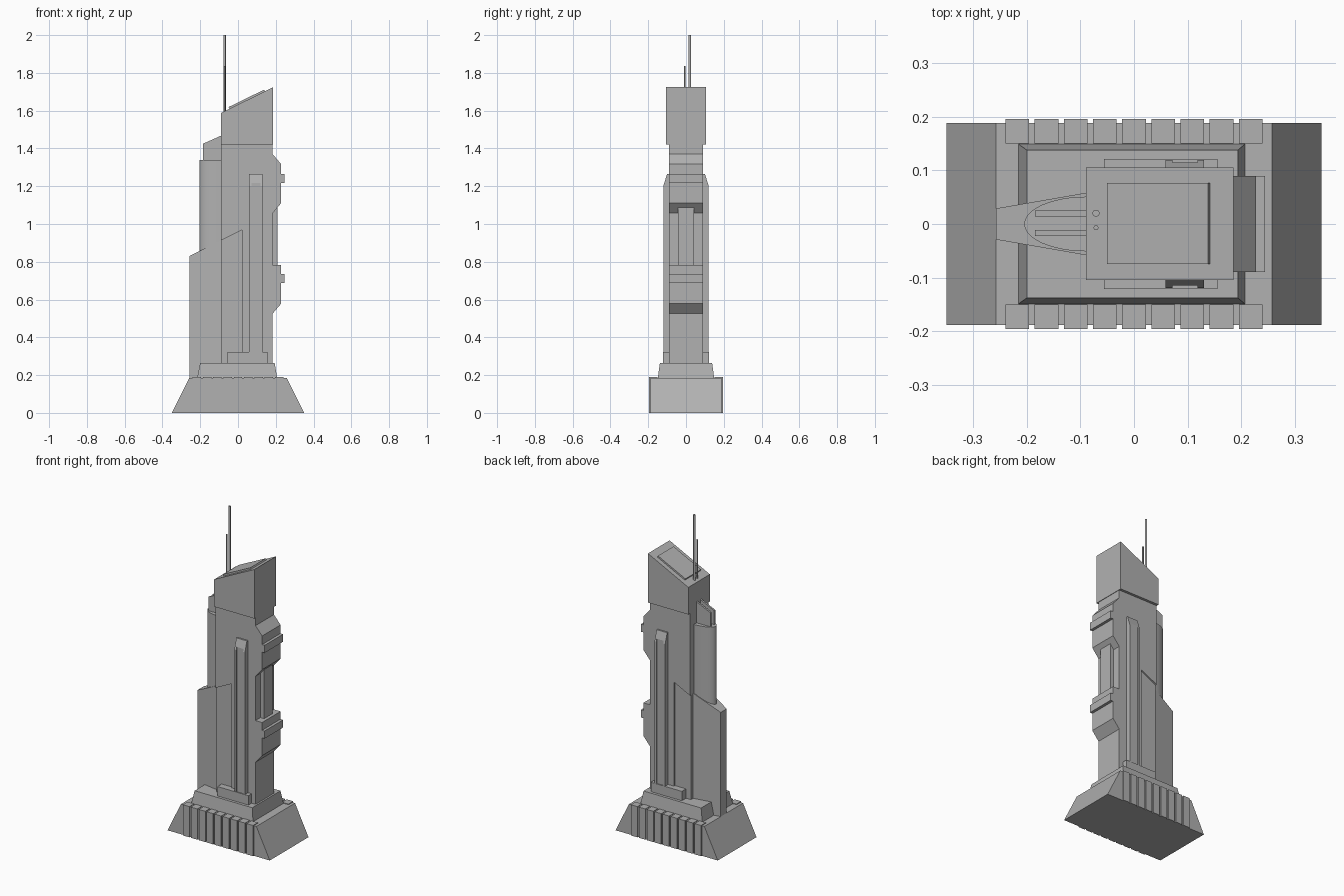
import bpy, bmesh, math

if "Cube" in bpy.data.objects:
    bpy.data.objects.remove(bpy.data.objects["Cube"])

grey = bpy.data.materials.new("dark_grey")
grey.diffuse_color = (.44, .44, .44, 1)
grey.use_nodes = True
grey.node_tree.nodes["Principled BSDF"].inputs["Base Color"].default_value = grey.diffuse_color


def add_mesh(name, bm):
    bmesh.ops.recalc_face_normals(bm, faces=bm.faces)
    me = bpy.data.meshes.new(name)
    bm.to_mesh(me)
    bm.free()
    me.materials.append(grey)
    ob = bpy.data.objects.new(name, me)
    bpy.context.collection.objects.link(ob)
    return ob


def loft(name, lower, upper):
    """Solid between two matching rings of 3D points."""
    bm = bmesh.new()
    a = [bm.verts.new(p) for p in lower]
    b = [bm.verts.new(p) for p in upper]
    bm.faces.new(a)
    bm.faces.new(b)
    n = len(a)
    for i in range(n):
        j = (i + 1) % n
        bm.faces.new((a[i], a[j], b[j], b[i]))
    return add_mesh(name, bm)


def xz_prism(name, profile, y0, y1):
    return loft(name, [(x, y0, z) for x, z in profile], [(x, y1, z) for x, z in profile])


def yz_prism(name, profile, x0, x1):
    return loft(name, [(x0, y, z) for y, z in profile], [(x1, y, z) for y, z in profile])


def box(name, x0, x1, y0, y1, z0, z1):
    return xz_prism(name, [(x0, z0), (x1, z0), (x1, z1), (x0, z1)], y0, y1)


def rect(x0, x1, y, z):
    return [(x0, -y, z), (x1, -y, z), (x1, y, z), (x0, y, z)]


def cylinder(name, x, y, rx, ry, z0, z1, sides):
    bpy.ops.mesh.primitive_cylinder_add(vertices=sides, radius=1, depth=1,
                                        location=(x, y, (z0 + z1) / 2))
    ob = bpy.context.object
    ob.name = name
    ob.scale = (rx, ry, z1 - z0)
    bpy.ops.object.transform_apply(location=False, rotation=False, scale=True)
    bpy.ops.object.shade_smooth_by_angle(angle=math.radians(35))
    ob.data.materials.append(grey)


# Splayed base and stepped podium
xz_prism("base", [(-.35, 0), (.35, 0), (.258, .186), (-.258, .186)], -.189, .189)
loft("podium", rect(-.217, .208, .15, .18), rect(-.2, .194, .138, .265))

# Row of buttresses along both long sides
for side, s in (("front", -1), ("back", 1)):
    for i in range(9):
        x = -.218 + i * .0545
        box(f"buttress_{side}_{i + 1}", x - .0222, x + .0222, s * .15, s * .196, 0, .19)

# Main shaft with stacked bays on its right, and a recessed lower left corner
xz_prism("tower_body", [
    (.02, .2), (.183, .2), (.183, .525), (.228, .578), (.228, .688), (.245, .688),
    (.245, .735), (.228, .735), (.228, .783), (.183, .783), (.183, 1.057),
    (.228, 1.11), (.228, 1.218), (.245, 1.218), (.245, 1.265), (.228, 1.265),
    (.228, 1.318), (.183, 1.37), (.183, 1.43), (-.09, 1.43), (-.09, .912), (.02, .967)],
    -.09, .09)
box("recessed_corner", -.09, .05, -.08, .08, .2, 1.0)
box("bay_link", .17, .208, -.042, .042, .77, 1.09)

# Tapered fin with sloping top
plan = [(-.258, -.029), (-.08, -.06), (-.08, .06), (-.258, .029)]
loft("lower_fin", [(x, y, 0.18) for x, y in plan],
     [(x, y, .96 + .504 * x) for x, y in plan])

# Rounded column with twin blades above
cylinder("rounded_column", -.09, 0, .115, .051, .75, 1.338, 48)
for i, y in enumerate((-.017, .0195)):
    xz_prism(f"column_blade_{i + 1}", [(-.185, 1.32), (-.08, 1.32), (-.08, 1.472), (-.185, 1.425)],
             y - .0055, y + .0055)

# Grooved pilasters and their plinths, front and back
for side, s in (("front", -1), ("back", 1)):
    box(f"plinth_{side}", -.056, .156, s * .075, s * .121, .25, .323)
    for part, x0, x1, d in (("left", .059, .072, .12), ("groove", .072, .119, .115),
                            ("right", .119, .131, .12)):
        slope_z = 1.265 - (d - .1) / .02 * .063
        yz_prism(f"pilaster_{part}_{side}", [
            (s * .08, .32), (s * d, .32), (s * d, slope_z), (s * .1, 1.265), (s * .08, 1.265)],
            x0, x1)

# Crown with slanted roof and raised roof panel
xz_prism("crown", [(-.09, 1.42), (.186, 1.42), (.186, 1.724), (-.09, 1.588)], -.105, .106)
xz_prism("roof_panel", [(-.044, 1.605), (.144, 1.697), (.138, 1.711), (-.05, 1.619)],
         -.075, .077)

# Antennas
cylinder("tall_antenna", -.071, .02, .0065, .0065, 1.56, 2.0, 16)
cylinder("short_antenna", -.071, -.007, .0045, .0045, 1.56, 1.836, 16)
